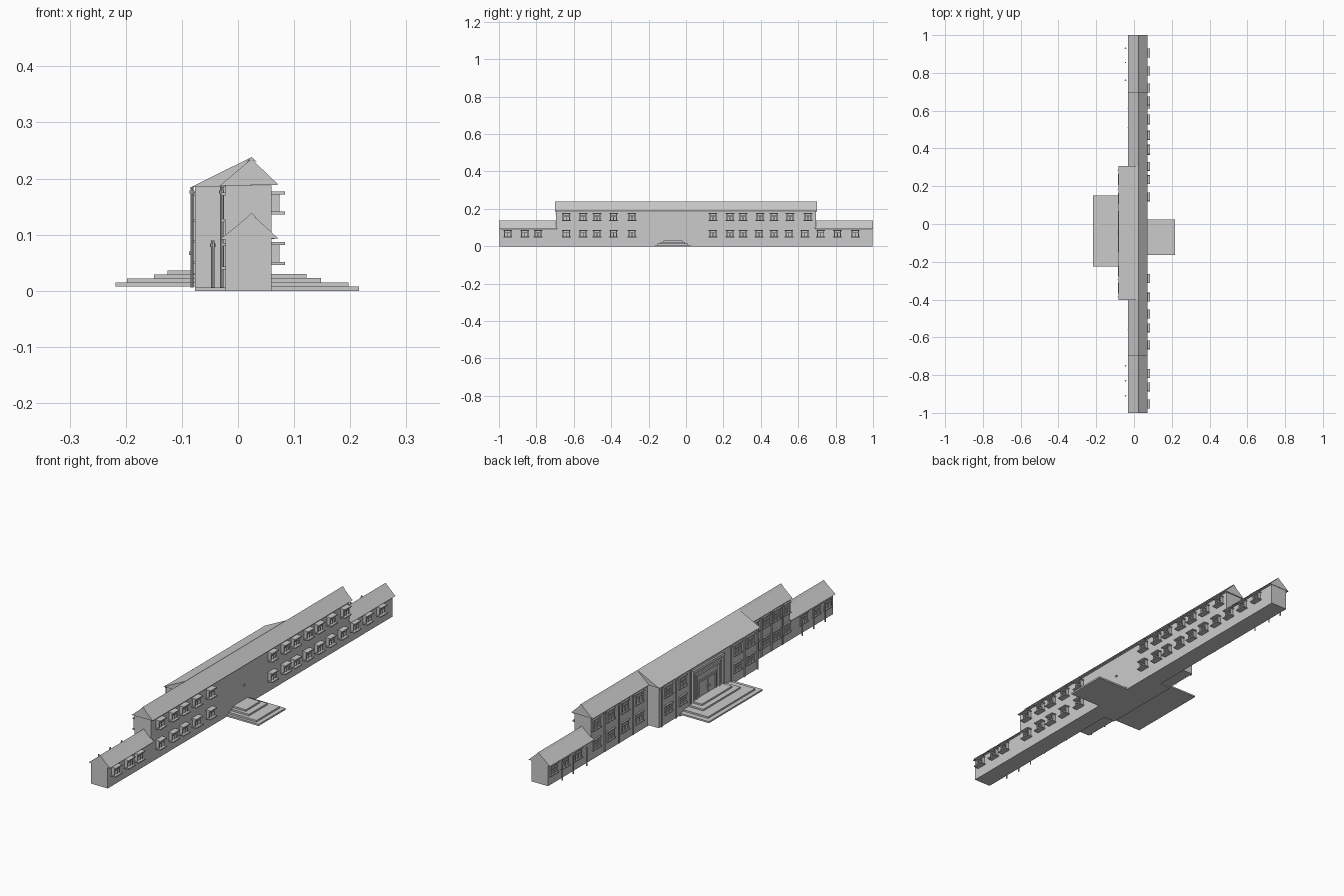
import bpy, bmesh
from mathutils import Matrix, Vector


def boxes(name, spans):
    """One object made of boxes, each given as x0, x1, y0, y1, z0, z1."""
    bm = bmesh.new()
    for x0, x1, y0, y1, z0, z1 in spans:
        mid = Vector(((x0 + x1) / 2, (y0 + y1) / 2, (z0 + z1) / 2))
        size = Vector((abs(x1 - x0), y1 - y0, z1 - z0))
        bmesh.ops.create_cube(bm, size=1, matrix=Matrix.Translation(mid) @ Matrix.Diagonal(size.to_4d()))
    return finish(name, bm)


def finish(name, bm):
    bmesh.ops.recalc_face_normals(bm, faces=bm.faces)
    me = bpy.data.meshes.new(name)
    bm.to_mesh(me)
    bm.free()
    ob = bpy.data.objects.new(name, me)
    bpy.context.collection.objects.link(ob)
    return ob


def prism(name, profile, y0, y1):
    """Extrude an x-z profile along y."""
    bm = bmesh.new()
    f = bm.faces.new([bm.verts.new((x, y0, z)) for x, z in profile])
    ext = bmesh.ops.extrude_face_region(bm, geom=[f])
    bmesh.ops.translate(bm, vec=(0, y1 - y0, 0), verts=[v for v in ext["geom"] if isinstance(v, bmesh.types.BMVert)])
    return finish(name, bm)


def pipes(name, x, ys, z0, z1, r=0.0028):
    """Vertical drainpipes with a small bracket ring."""
    bm = bmesh.new()
    for y in ys:
        for rad, a, b in ((r, z0, z1), (r * 1.6, z1 - 0.012, z1 - 0.006)):
            bmesh.ops.create_cone(bm, cap_ends=True, segments=8, radius1=rad, radius2=rad, depth=b - a,
                                  matrix=Matrix.Translation((x, y, (a + b) / 2)))
    return finish(name, bm)


def window(x, out, y, z0, z1, w, d):
    """Frame bars for one window; out is +1 or -1 for the facing side."""
    def bar(depth, y0, y1, a, b):
        lo, hi = sorted((x, x + out * depth))
        return (lo, hi, y0, y1, a, b)
    h, t, zm = w / 2, 0.005, z0 + (z1 - z0) * 0.62
    return [bar(d * 0.6, y - h, y - h + t, z0, z1), bar(d * 0.6, y + h - t, y + h, z0, z1),
            bar(d, y - h - 0.004, y + h + 0.004, z1 - t, z1),
            bar(d, y - h - 0.005, y + h + 0.005, z0 - 0.002, z0 + 0.003),
            bar(d * 0.6, y - 0.002, y + 0.002, z0, zm),
            bar(d * 0.6, y - h, y + h, zm - 0.002, zm + 0.002)]


# walls
boxes("main_hall", [(-0.022, 0.06, -0.695, 0.695, 0, 0.188)])
boxes("end_wings", [(-0.022, 0.06, -0.998, -0.69, 0, 0.094), (-0.022, 0.06, 0.69, 0.998, 0, 0.094)])
boxes("entrance_block", [(-0.077, -0.02, -0.395, 0.3, 0.005, 0.187)])

# roofs
prism("main_roof", [(-0.033, 0.187), (0.072, 0.189), (0.024, 0.235)], -0.7, 0.7)
prism("entrance_roof", [(-0.083, 0.185), (0.024, 0.187), (0.024, 0.238)], -0.402, 0.306)
prism("wing_roof_near", [(-0.033, 0.091), (0.072, 0.093), (0.024, 0.137)], -1, -0.69)
prism("wing_roof_far", [(-0.033, 0.091), (0.072, 0.093), (0.024, 0.137)], 0.69, 1)
for i, (y0, y1, z) in enumerate(((-0.7, 0.7, 0.2385), (-1, -0.69, 0.139), (0.69, 1, 0.139))):
    prism(f"ridge_cap_{i}", [(0.015, z - 0.009), (0.024, z), (0.033, z - 0.009), (0.024, z - 0.004)], y0, y1)

# street side windows
LOW, HIGH = (0.048, 0.087), (0.138, 0.177)
left = [-0.64, -0.55, -0.476, -0.387, -0.289]
upper = left + [0.144, 0.235, 0.305, 0.396, 0.47, 0.556, 0.652]
lower = [-0.953, -0.862, -0.791] + left + [0.144, 0.235, 0.305, 0.39, 0.47, 0.55, 0.635, 0.72, 0.81, 0.905]
bars = []
for ys, zs in ((lower, LOW), (upper, HIGH)):
    for y in ys:
        bars += window(0.06, 1, y, *zs, 0.038, 0.024)
boxes("street_windows", bars)

# courtyard side windows
side = [0.66, 0.56, 0.46, 0.36]
hall = side + [-0.45, -0.525, -0.6, -0.67]
wing = [0.96, 0.88, 0.79, -0.79, -0.88, -0.96]
block = [0.235, 0.135, -0.25, -0.34]
bars = []
for y in wing + hall:
    bars += window(-0.022, -1, y, 0.04, 0.085, 0.048, 0.007)
for y in hall:
    bars += window(-0.022, -1, y, 0.125, 0.175, 0.048, 0.007)
for y in block:
    bars += window(-0.077, -1, y, 0.05, 0.09, 0.048, 0.007)
    bars += window(-0.077, -1, y, 0.125, 0.175, 0.048, 0.007)
boxes("courtyard_windows", bars)

# drainpipes
pipes("wing_pipes", -0.045, [0.93, 0.855, 0.76, -0.75, -0.83, -0.91], 0.006, 0.09)
pipes("hall_pipes", -0.029, [0.61, 0.51, 0.41, -0.49, -0.56, -0.635], 0.006, 0.185)
pipes("entrance_pipes", -0.082, [0.285, 0.185, 0.085, -0.2, -0.295, -0.385], 0.006, 0.185)

# nested portal frames and double door
yc = -0.04
portal = []
for half, top, depth, t in ((0.11, 0.17, 0.008, 0.012), (0.085, 0.145, 0.006, 0.01), (0.06, 0.11, 0.004, 0.007)):
    xs = (-0.077 - depth, -0.076)
    portal += [(*xs, yc - half, yc - half + t, 0.03, top), (*xs, yc + half - t, yc + half, 0.03, top),
               (*xs, yc - half, yc + half, top - t, top)]
boxes("portal_frames", portal)
boxes("doors", [(-0.079, -0.076, yc - 0.052, yc - 0.002, 0.034, 0.1), (-0.079, -0.076, yc + 0.002, yc + 0.052, 0.034, 0.1),
                (-0.087, -0.079, yc - 0.008, yc - 0.005, 0.064, 0.07), (-0.087, -0.079, yc + 0.005, yc + 0.008, 0.064, 0.07)])

# stepped terraces
boxes("courtyard_steps", [(-x, -0.07, -0.037 - h, -0.037 + h, 0.008 + i * 0.007, 0.015 + i * 0.007)
                          for i, (x, h) in enumerate(((0.218, 0.188), (0.198, 0.165), (0.15, 0.13), (0.126, 0.105)))])
boxes("terrace_base", [(-0.077, 0.0, -0.225, 0.15, 0.0, 0.012)])
boxes("street_steps", [(0.055, x, -0.07 - h, -0.07 + h, i * 0.0075, 0.0075 + i * 0.0075)
                       for i, (x, h) in enumerate(((0.216, 0.094), (0.197, 0.082), (0.148, 0.065), (0.122, 0.05)))])

# small wall lamp over the street steps
boxes("wall_lamp", [(0.06, 0.065, -0.049, -0.041, 0.092, 0.099)])
